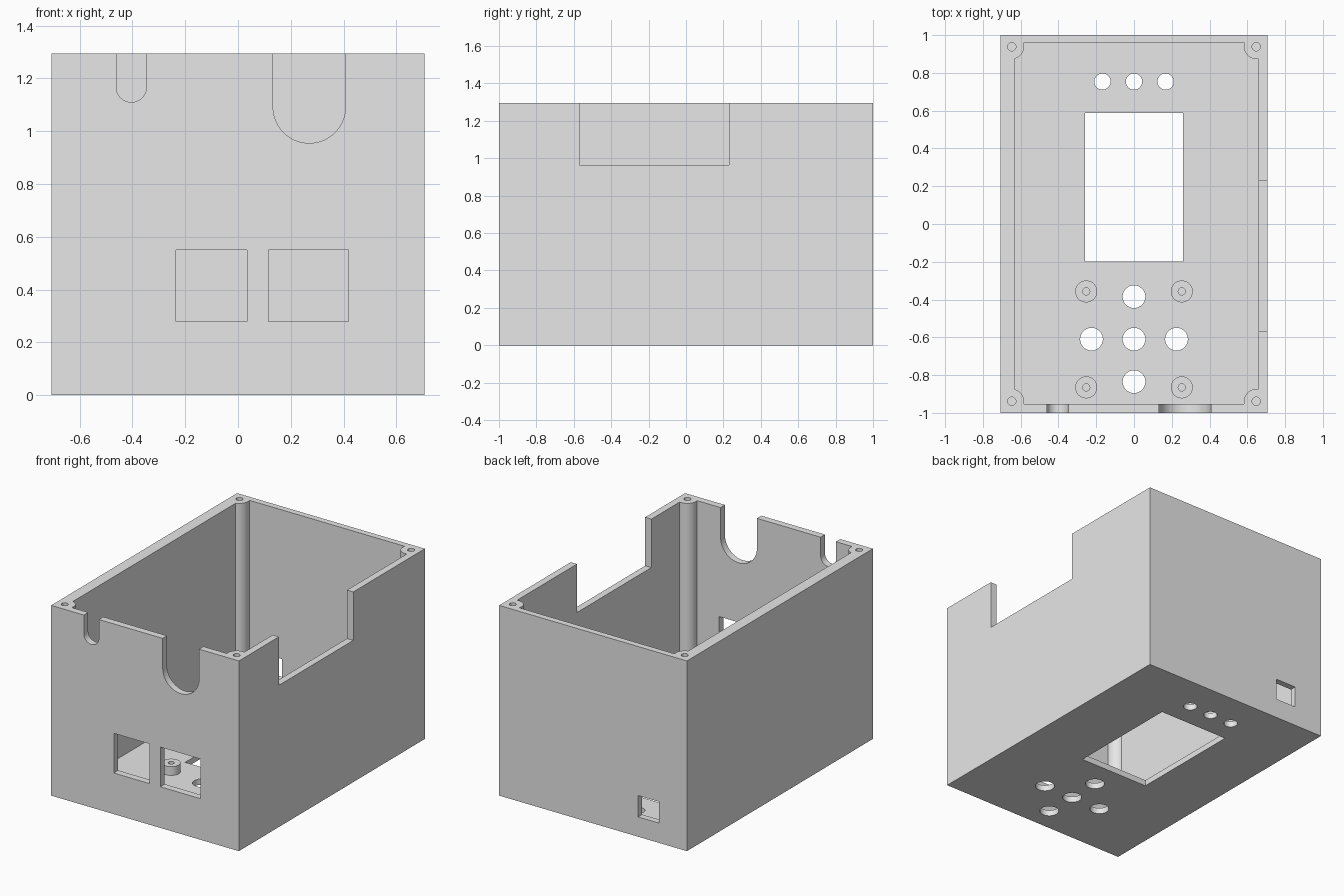
import bpy
import math

cube = bpy.data.objects.get("Cube")
if cube:
    bpy.data.objects.remove(cube, do_unlink=True)

W, D, H = 0.707, 1.0, 1.295      # half width, half depth, height
FLOOR = 0.04

grey = bpy.data.materials.new("light grey plastic")
grey.use_nodes = True
grey.diffuse_color = (0.8, 0.8, 0.8, 1)
grey.node_tree.nodes["Principled BSDF"].inputs["Base Color"].default_value = (0.8, 0.8, 0.8, 1)


def box(name, x, y, z):
    """Box from (min, max) pairs."""
    bpy.ops.mesh.primitive_cube_add(size=1)
    ob = bpy.context.object
    ob.name = name
    ob.location = [(a + b) / 2 for a, b in (x, y, z)]
    ob.scale = [b - a for a, b in (x, y, z)]
    bpy.ops.object.transform_apply(location=True, rotation=True, scale=True)
    return ob


def rod(name, x, y, z, r, sides=48):
    """Upright cylinder, z is a (min, max) pair."""
    bpy.ops.mesh.primitive_cylinder_add(vertices=sides, radius=r, depth=z[1] - z[0],
                                        location=(x, y, sum(z) / 2))
    ob = bpy.context.object
    ob.name = name
    bpy.ops.object.transform_apply(location=True, rotation=True, scale=True)
    return ob


def cut(target, cutter):
    """Subtract the cutter and remove it."""
    mod = target.modifiers.new("cut", 'BOOLEAN')
    mod.operation = 'DIFFERENCE'
    mod.solver = 'EXACT'
    mod.object = cutter
    bpy.context.view_layer.objects.active = target
    bpy.ops.object.modifier_apply(modifier=mod.name)
    bpy.data.objects.remove(cutter, do_unlink=True)


def finish(ob):
    ob.data.materials.clear()
    ob.data.materials.append(grey)
    bpy.ops.object.select_all(action='DESELECT')
    ob.select_set(True)
    bpy.context.view_layer.objects.active = ob
    bpy.ops.object.shade_smooth_by_angle(angle=math.radians(30))


# Hollow case, with the corner screw posts left standing in the cavity
case = box("case", (-W, W), (-D, D), (0, H))
cavity = box("cavity", (-0.63, 0.66), (-0.953, 0.958), (FLOOR, H + 0.1))
corners = [(sx * 0.647, sy * 0.938) for sx in (-1, 1) for sy in (-1, 1)]
for x, y in corners:
    cut(cavity, rod("post", x, y, (-0.1, H + 0.3), 0.065))
cut(case, cavity)
for x, y in corners:
    cut(case, rod("screw_hole", x, y, (H - 0.3, H + 0.1), 0.022, 24))

# Rounded cable slots in the front rim
for x, r, bottom in ((-0.404, 0.057, 1.11), (0.27, 0.137, 0.955)):
    centre = bottom + r
    bpy.ops.mesh.primitive_cylinder_add(vertices=64, radius=r, depth=0.2,
                                        location=(x, -D, centre),
                                        rotation=(math.pi / 2, 0, 0))
    cut(case, bpy.context.object)
    cut(case, box("slot", (x - r, x + r), (-D - 0.1, -D + 0.1), (centre, H + 0.1)))

# Front ports, rear port and side notch
for x in ((-0.235, 0.035), (0.115, 0.418)):
    cut(case, box("front_port", x, (-D - 0.1, -D + 0.1), (0.28, 0.55)))
cut(case, box("rear_port", (-0.495, -0.34), (D - 0.1, D + 0.1), (0.135, 0.28)))
cut(case, box("side_notch", (0.6, 0.8), (-0.57, 0.23), (0.965, H + 0.1)))

# Floor: display window, indicator holes, cross of button holes
cut(case, box("display_window", (-0.26, 0.26), (-0.198, 0.587), (-0.1, 0.2)))
for x in (-0.167, 0, 0.167):
    cut(case, rod("indicator_hole", x, 0.754, (-0.1, 0.2), 0.043))
for dx, dy in ((0, 0), (-1, 0), (1, 0), (0, -1), (0, 1)):
    cut(case, rod("button_hole", dx * 0.225, -0.61 + dy * 0.225, (-0.1, 0.2), 0.06))
finish(case)

# Board standoffs with pilot holes
for side, x in (("right", -0.253), ("left", 0.253)):
    for end, y in (("front", -0.865), ("rear", -0.357)):
        post = rod(f"standoff_{end}_{side}", x, y, (FLOOR - 0.01, 0.1), 0.058)
        cut(post, rod("pilot_hole", x, y, (FLOOR, 0.2), 0.019, 24))
        finish(post)
